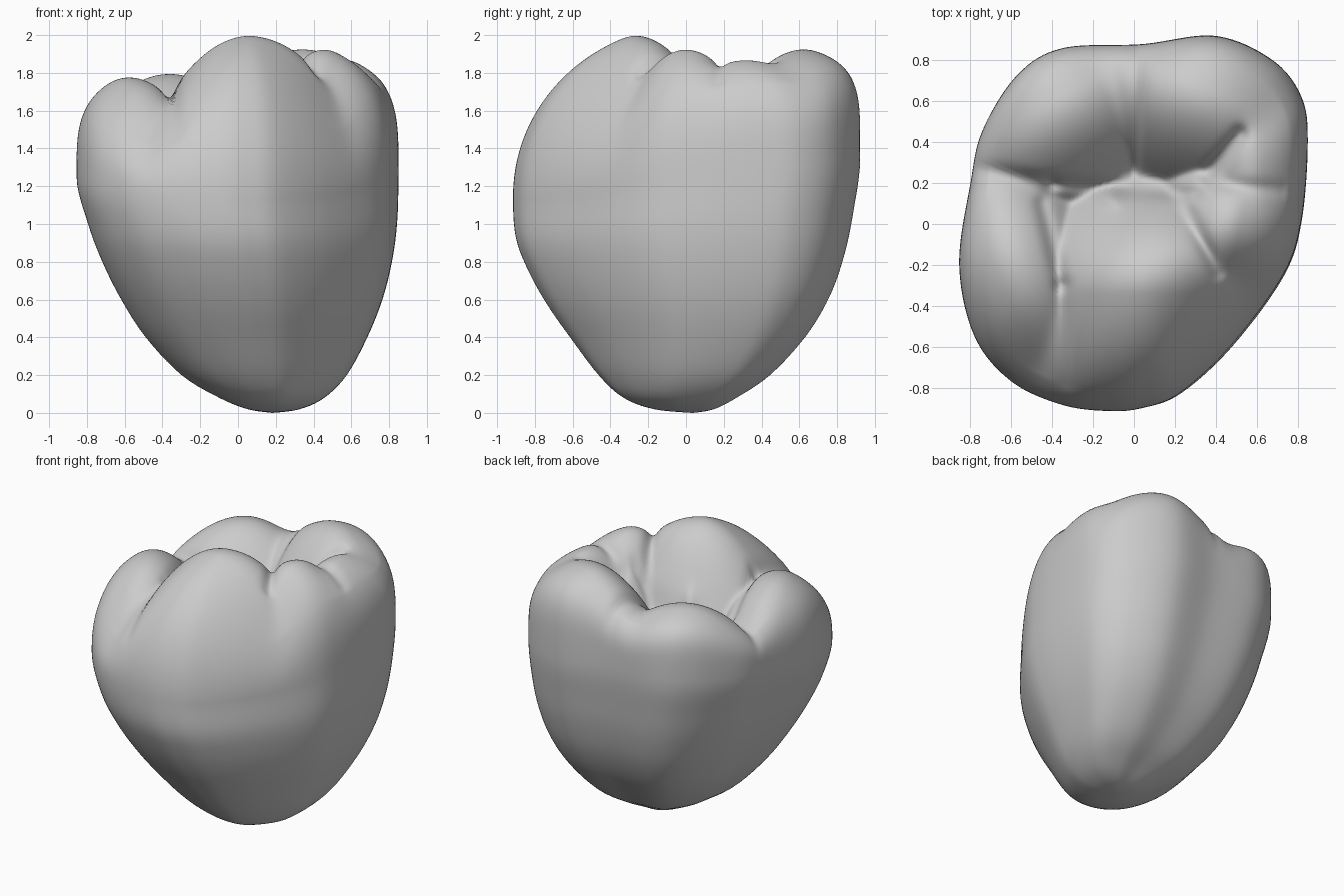
import bpy, bmesh, math
from mathutils import Vector

cube = bpy.data.objects.get("Cube")
if cube:
    bpy.data.objects.remove(cube, do_unlink=True)

SEGMENTS, TOP_RINGS, STEPS = 192, 72, 5

# Widest outline of the crown, seen from above
OUTLINE = [(.85, .4), (.82, .62), (.68, .8), (.4, .92), (.04, .88), (-.35, .86),
           (-.57, .73), (-.74, .46), (-.8, .2), (-.855, -.2), (-.78, -.55),
           (-.6, -.77), (-.35, -.885), (-.12, -.915), (.04, -.9), (.22, -.83),
           (.47, -.6), (.73, -.25), (.82, .02)]

# Lower body: height, min x, max x, min y, max y
BODY = [(0, .18, .19, .03, .04), (.02, .05, .33, -.17, .15), (.08, -.1, .46, -.33, .27),
        (.2, -.3, .58, -.46, .45), (.4, -.49, .69, -.605, .64), (.6, -.62, .77, -.735, .765),
        (.8, -.72, .82, -.835, .84), (1, -.795, .845, -.9, .885), (1.25, -.855, .85, -.915, .92),
        (1.5, -.795, .845, -.9, .885)]

# Cusps: peak, outward direction, height, inward falloff, sideways falloff
CUSPS = [((.13, -.34), (0, -1), 2.06, 2.1, 1.4),
         ((-.66, -.25), (-.9, -.4), 1.85, 2, 1),
         ((.51, -.04), (1, -.2), 1.98, 3, 2.4),
         ((.63, .28), (1, .1), 1.92, 3.5, 1.1),
         ((.37, .67), (.4, .9), 1.96, 2, 1),
         ((-.4, .6), (-.5, .85), 1.82, 1.8, 1)]

# Fine grooves: start, end, depth
GROOVES = [((.36, .24), (.52, .44), .05), ((.36, .2), (.72, .17), .02),
           ((-.33, -.78), (-.35, -.3), .03), ((-.35, -.3), (-.45, .1), .03),
           ((.24, .12), (.41, -.24), .03), ((0, .25), (.02, .9), .03),
           ((-.8, .28), (-.4, .2), .03), ((-.4, .2), (.3, .15), .04)]


def spline(a, b, c, d, t):
    return [.5 * (2 * q + (r - p) * t + (2 * p - 5 * q + 4 * r - s) * t * t
            + (3 * q - p - 3 * r + s) * t ** 3) for p, q, r, s in zip(a, b, c, d)]


def angle_of(p):
    return math.atan2(p[1], p[0]) % math.tau


def outline_points():
    # Sample the closed spline densely, then pick one point for each angle
    n = len(OUTLINE)
    dense = []
    for i in range(n):
        ctrl = [OUTLINE[(i + k) % n] for k in (-1, 0, 1, 2)]
        dense += [spline(*ctrl, j / 40) for j in range(40)]
    table = sorted((angle_of(p), math.hypot(*p)) for p in dense)
    table = [(table[-1][0] - math.tau, table[-1][1])] + table + [(table[0][0] + math.tau, table[0][1])]
    points, k = [], 0
    for i in range(SEGMENTS):
        a = math.tau * i / SEGMENTS
        while table[k + 1][0] < a:
            k += 1
        (a0, r0), (a1, r1) = table[k], table[k + 1]
        r = r0 + (r1 - r0) * (a - a0) / max(a1 - a0, 1e-9)
        points.append((r * math.cos(a), r * math.sin(a)))
    return points


def segment_distance(p, a, b):
    a, b = Vector(a), Vector(b)
    t = max(0, min(1, (p - a).dot(b - a) / (b - a).length_squared))
    return (p - a - (b - a) * t).length


def chewing_height(x, y, u):
    # Creases are crisp in the middle and soften towards the sides
    p, total = Vector((x, y)), 0
    sharp = 45 - 33 * max(0, min(1, (u - .5) / .4))
    for peak, direction, height, inward, sideways in CUSPS:
        d = Vector(direction).normalized()
        v = p - Vector(peak)
        along = min(0, v.dot(d))
        side = v.x * d.y - v.y * d.x
        total += math.exp(sharp * (height - inward * along ** 2 - sideways * side ** 2 - 1.5))
    h = 1.5 + math.log(total + math.exp(-sharp * .1)) / sharp
    for a, b, depth in GROOVES:
        h -= depth * math.exp(-(segment_distance(p, a, b) / .035) ** 2)
    # Small bump beside the central groove
    return h + .06 * math.exp(-((p - Vector((-.11, .13))).length / .06) ** 2)


def front_weight(a):
    return math.cos(a + math.radians(75))


def rim_height(a):
    return 1.25 - .12 * front_weight(a)


outline = outline_points()
angles = [angle_of(p) for p in outline]
bm = bmesh.new()
rings = []

# Body rings, from the root end up to the widest line, rounder lower down
for i in range(len(BODY) - 2):
    ctrl = [BODY[max(0, i + k)] for k in (-1, 0, 1, 2)]
    for j in range(STEPS):
        if i + j == 0:
            continue
        z, x0, x1, y0, y1 = spline(*ctrl, j / STEPS)
        round_part = .15 * (1 - z / 1.25)
        ring = []
        for (x, y), a in zip(outline, angles):
            sx = (x + .0025) / .8525
            sy = (y - .0025) / .9175
            sx += (math.cos(a) - sx) * round_part
            sy += (math.sin(a) - sy) * round_part
            px = (x0 + x1) / 2 + (x1 - x0) / 2 * sx
            py = (y0 + y1) / 2 + (y1 - y0) / 2 * sy
            ring.append(bm.verts.new((px, py, z + (rim_height(a) - 1.25) * (z / 1.25) ** 2)))
        rings.append(ring)

# Crown rings, from the widest line in to the middle
for i in range(TOP_RINGS):
    u = math.cos(math.pi / 2 * i / TOP_RINGS)
    ring = []
    for (x, y), a in zip(outline, angles):
        power = 3.4 - 1.4 * front_weight(a)
        dome = (1 - min(1, u) ** power) ** (1 / power)
        rim = rim_height(a)
        ring.append(bm.verts.new((x * u, y * u, rim + (chewing_height(x * u, y * u, u) - rim) * dome)))
    rings.append(ring)

for low, high in zip(rings, rings[1:]):
    for i in range(SEGMENTS):
        j = (i + 1) % SEGMENTS
        bm.faces.new((low[i], low[j], high[j], high[i]))

# Close both ends
bottom = bm.verts.new((.18, .035, 0))
middle = bm.verts.new((0, 0, chewing_height(0, 0, 0)))
for i in range(SEGMENTS):
    j = (i + 1) % SEGMENTS
    bm.faces.new((bottom, rings[0][j], rings[0][i]))
    bm.faces.new((middle, rings[-1][i], rings[-1][j]))

for f in bm.faces:
    f.smooth = True

mesh = bpy.data.meshes.new("tooth_crown")
bm.to_mesh(mesh)
bm.free()
crown = bpy.data.objects.new("tooth_crown", mesh)
bpy.context.collection.objects.link(crown)

grey = bpy.data.materials.new("plain_grey")
grey.use_nodes = True
colour = (.6, .6, .6, 1)
grey.diffuse_color = colour
grey.node_tree.nodes["Principled BSDF"].inputs["Base Color"].default_value = colour
mesh.materials.append(grey)
